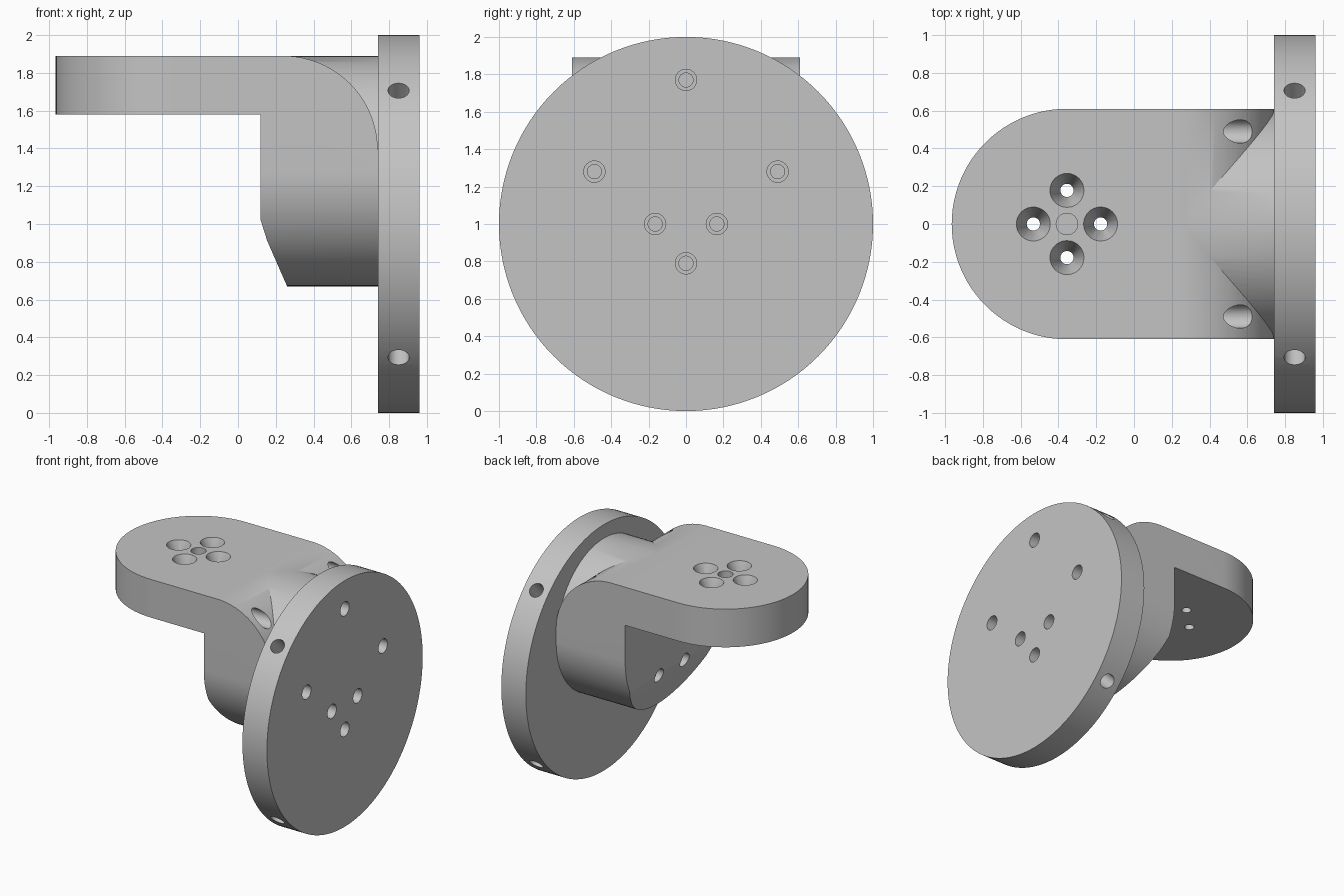
import bpy, bmesh, math
from mathutils import Vector

if "Cube" in bpy.data.objects:
    bpy.data.objects.remove(bpy.data.objects["Cube"], do_unlink=True)

grey = bpy.data.materials.new("machined_grey")
grey.use_nodes = True
grey.diffuse_color = (0.55, 0.55, 0.55, 1)
grey.node_tree.nodes["Principled BSDF"].inputs["Base Color"].default_value = (0.55, 0.55, 0.55, 1)


def link(name, bm):
    bmesh.ops.recalc_face_normals(bm, faces=bm.faces[:])
    mesh = bpy.data.meshes.new(name)
    bm.to_mesh(mesh)
    bm.free()
    mesh.materials.append(grey)
    ob = bpy.data.objects.new(name, mesh)
    bpy.context.collection.objects.link(ob)
    return ob


def prism(name, points, sweep):
    """Closed outline swept along a vector."""
    bm = bmesh.new()
    face = bm.faces.new([bm.verts.new(p) for p in points])
    new = bmesh.ops.extrude_face_region(bm, geom=[face])["geom"]
    bmesh.ops.translate(bm, vec=sweep, verts=[v for v in new if isinstance(v, bmesh.types.BMVert)])
    return link(name, bm)


def rod(name, start, end, r1, r2=None, sides=32):
    """Cylinder or cone between two points."""
    a, b = Vector(start), Vector(end)
    bm = bmesh.new()
    bmesh.ops.create_cone(bm, cap_ends=True, segments=sides, radius1=r1,
                          radius2=r1 if r2 is None else r2, depth=(b - a).length)
    bm.transform((b - a).to_track_quat("Z", "Y").to_matrix().to_4x4())
    bmesh.ops.translate(bm, vec=(a + b) / 2, verts=bm.verts[:])
    return link(name, bm)


def combine(target, tool, operation):
    tool.hide_render = True
    mod = target.modifiers.new("combine", "BOOLEAN")
    mod.operation, mod.object, mod.solver = operation, tool, "EXACT"
    bpy.context.view_layer.objects.active = target
    bpy.ops.object.modifier_apply(modifier=mod.name)


def arc(cx, cy, r, start, end, steps):
    angles = [math.radians(start + (end - start) * i / steps) for i in range(steps + 1)]
    return [(cx + r * math.cos(a), cy + r * math.sin(a)) for a in angles]


helpers = []
WIDTH, AXIS, JOIN, FACE = 0.61, 1.28, 0.74, 0.96

# Angled bracket: side profile with rounded bend and sloped foot
side = [(-1.1, 1.58), (0.12, 1.58), (0.12, 1.02), (0.155, 0.91), (0.26, 0.67), (0.26, 0.6), (JOIN, 0.6)]
side += arc(0.24, 1.39, 0.5, 0, 90, 24) + [(-1.1, 1.89)]
bracket = prism("angled_bracket", [(x, -0.61, z) for x, z in side], (0, 2 * WIDTH, 0))

# Round off the arm tip and the lower half of the upright
plan = arc(-0.355, 0, WIDTH, 90, 270, 48) + [(0.9, -WIDTH), (0.9, WIDTH)]
upright = arc(0, AXIS, WIDTH, 180, 360, 48) + [(WIDTH, 2.1), (-WIDTH, 2.1)]
for points, sweep in (([(x, y, 1.0) for x, y in plan], (0, 0, 1.2)),
                      ([(-1.2, y, z) for y, z in upright], (2.2, 0, 0))):
    # The plan outline must also cover the upright
    if sweep[2]:
        points = [(x, y, 0.4) for x, y, z in points]
        sweep = (0, 0, 1.8)
    tool = prism("trim", points, sweep)
    combine(bracket, tool, "INTERSECT")
    helpers.append(tool)

# Round boss joining bracket to disc
boss = rod("boss", (0.28, 0, AXIS), (JOIN, 0, AXIS), WIDTH - 0.001, sides=96)
combine(bracket, boss, "UNION")
helpers.append(boss)

# Mounting disc
disc = rod("mounting_disc", (JOIN, 0, 1), (FACE, 0, 1), 1.0, sides=128)

# Stepped screw bores through the disc face
for y, z in ((0, AXIS + 0.49), (0, AXIS - 0.49), (0.49, AXIS), (-0.49, AXIS), (0.165, 1), (-0.165, 1)):
    wide = rod("bore", (FACE - 0.12, y, z), (1.1, y, z), 0.057)
    narrow = rod("bore", (0.5, y, z), (1.1, y, z), 0.038)
    combine(disc, wide, "DIFFERENCE")
    combine(disc, narrow, "DIFFERENCE")
    combine(bracket, narrow, "DIFFERENCE")
    helpers += [wide, narrow]

# Radial holes in the disc rim
for sy in (-1, 1):
    for sz in (-1, 1):
        d = Vector((0, sy, sz)).normalized()
        c = Vector(((JOIN + FACE) / 2, 0, 1))
        hole = rod("rim_hole", c + d * 0.75, c + d * 1.1, 0.056)
        combine(disc, hole, "DIFFERENCE")
        helpers.append(hole)

# Holes in the bend and in the upright's inner face
for s in (-1, 1):
    bend = rod("bend_hole", (0.4, s * 0.49, 1.77), (0.73, s * 0.49, 1.77), 0.062)
    inner = rod("inner_hole", (0.0, s * 0.165, 1), (0.4, s * 0.165, 1), 0.055)
    for tool in (bend, inner):
        combine(bracket, tool, "DIFFERENCE")
        helpers.append(tool)

# Countersunk arm holes around a blind centre hole
for i in range(4):
    a = i * math.pi / 2
    x, y = -0.355 + 0.178 * math.cos(a), 0.178 * math.sin(a)
    sink = rod("countersink", (x, y, 1.75), (x, y, 1.90), 0.034, 0.094)
    through = rod("arm_hole", (x, y, 1.5), (x, y, 1.95), 0.035)
    for tool in (sink, through):
        combine(bracket, tool, "DIFFERENCE")
        helpers.append(tool)
centre = rod("centre_hole", (-0.355, 0, 1.8), (-0.355, 0, 1.95), 0.057)
combine(bracket, centre, "DIFFERENCE")
helpers.append(centre)

for ob in helpers:
    bpy.data.objects.remove(ob, do_unlink=True)

# Smooth curved walls, keep machined edges crisp
bpy.ops.object.select_all(action="DESELECT")
for ob in (bracket, disc):
    ob.select_set(True)
bpy.context.view_layer.objects.active = bracket
bpy.ops.object.shade_smooth_by_angle(angle=math.radians(25))
